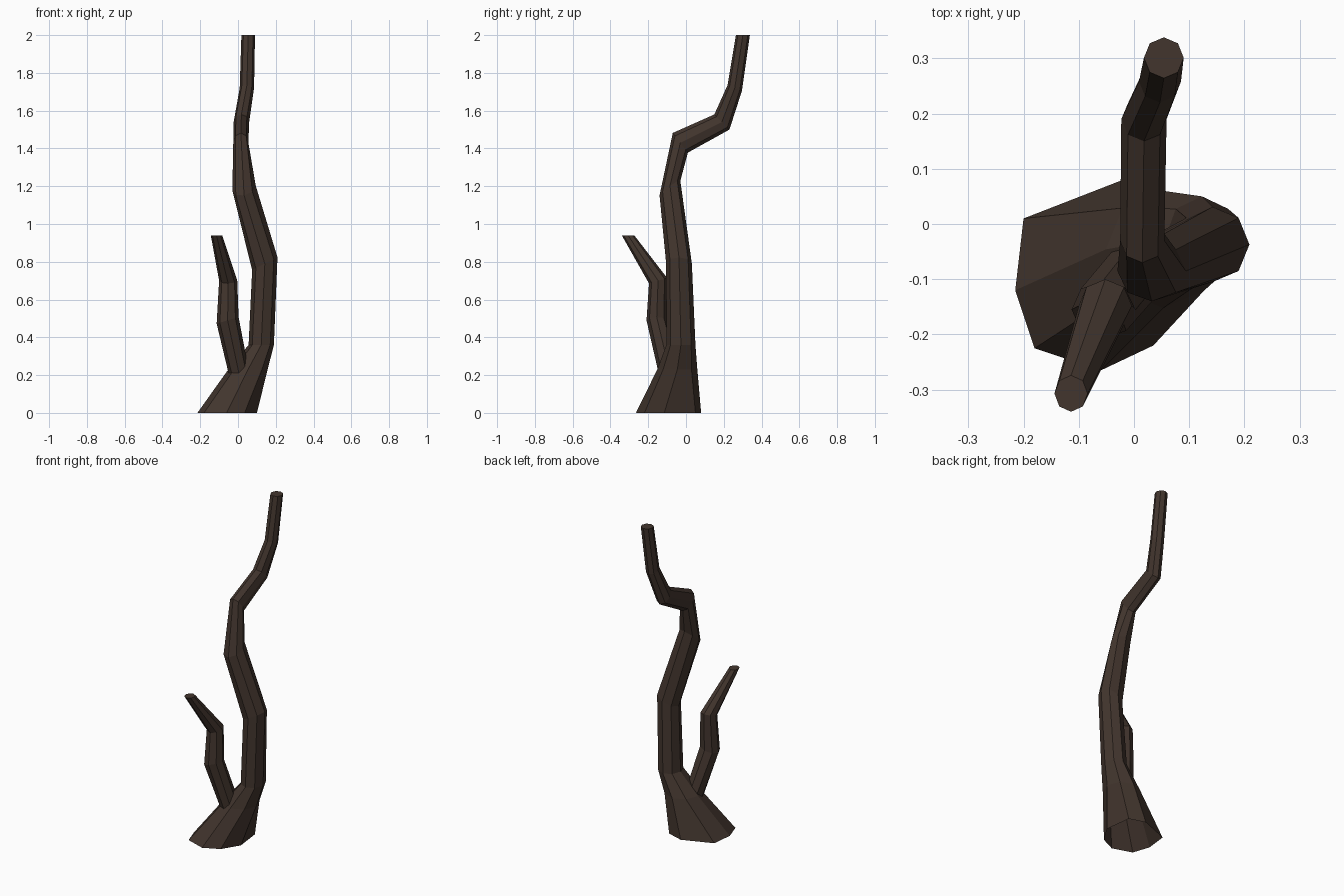
import bpy
import bmesh
import math

if "Cube" in bpy.data.objects:
    bpy.data.objects.remove(bpy.data.objects["Cube"])

# Single dark bark colour
bark = bpy.data.materials.new("dark_bark")
bark.use_nodes = True
colour = (0.055, 0.036, 0.027, 1)
bark.diffuse_color = colour
shader = bark.node_tree.nodes["Principled BSDF"]
shader.inputs["Base Color"].default_value = colour
shader.inputs["Roughness"].default_value = 0.9

SIDES = 8


def ring(x, y, z, rx, ry, slope_x=0, slope_y=0):
    """Elliptical cross-section whose plane is tilted by the two slopes."""
    points = []
    for i in range(SIDES):
        a = math.tau * i / SIDES
        dx, dy = rx * math.cos(a), ry * math.sin(a)
        points.append((x + dx, y + dy, z + slope_x * dx + slope_y * dy))
    return points


def limb(name, rings):
    """Skin the rings into a faceted limb, capped at the tip only."""
    bm = bmesh.new()
    loops = [[bm.verts.new(p) for p in r] for r in rings]
    for low, high in zip(loops, loops[1:]):
        for i in range(SIDES):
            j = (i + 1) % SIDES
            bm.faces.new((low[i], low[j], high[j], high[i]))
    bm.faces.new(loops[-1])
    mesh = bpy.data.meshes.new(name)
    bm.to_mesh(mesh)
    bm.free()
    mesh.materials.append(bark)
    obj = bpy.data.objects.new(name, mesh)
    bpy.context.collection.objects.link(obj)
    return obj


# Flared, irregular foot of the trunk
foot = [(x, y, 0) for x, y in (
    (0.10, -0.115), (0.08, 0.05), (-0.02, 0.08), (-0.20, 0.01),
    (-0.215, -0.12), (-0.18, -0.225), (-0.06, -0.265), (0.035, -0.22))]

# Crooked trunk, kinking backwards near the top
limb("trunk", [
    foot,
    ring(0.053, -0.046, 0.23, 0.104, 0.106),
    ring(0.123, -0.027, 0.36, 0.067, 0.077),
    ring(0.142, -0.037, 0.79, 0.067, 0.068, 0.5),
    ring(0.032, -0.085, 1.19, 0.062, 0.055, 0.2, 0.7),
    ring(0.015, -0.030, 1.43, 0.040, 0.040, 0, -1.3),
    ring(0.018, 0.190, 1.54, 0.041, 0.040, 0, -1.0),
    ring(0.047, 0.258, 1.72, 0.038, 0.038, 0, -0.4),
    ring(0.054, 0.301, 2.00, 0.036, 0.037),
])

# Side branch growing from the stump and leaning forward
limb("side_branch", [
    ring(0.005, -0.085, 0.21, 0.055, 0.060),
    ring(-0.055, -0.155, 0.49, 0.058, 0.054, 0.3),
    ring(-0.052, -0.148, 0.70, 0.048, 0.048, 0, 0.3),
    ring(-0.114, -0.307, 0.94, 0.030, 0.033),
])
